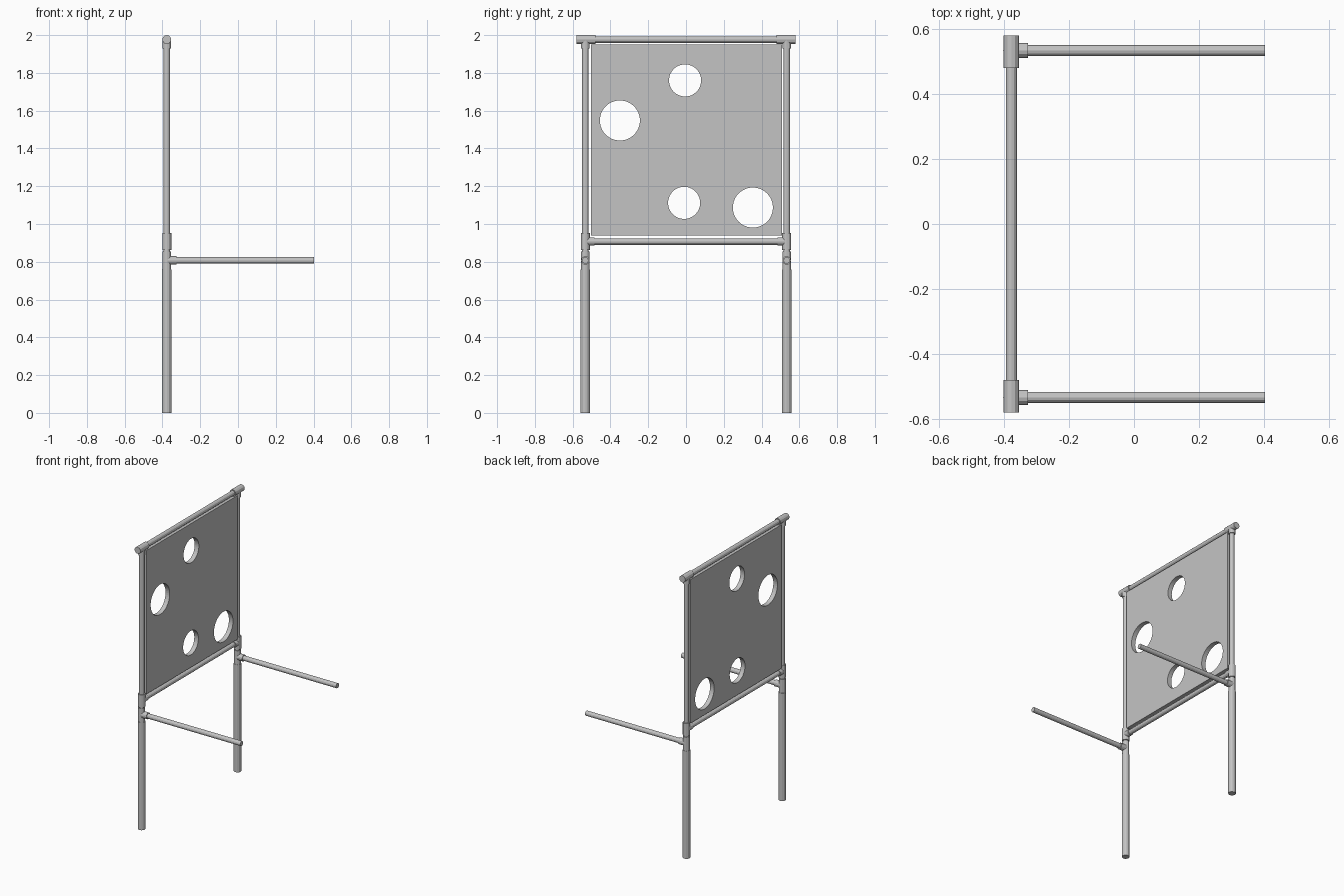
import bpy, bmesh, math
from mathutils import Vector

if "Cube" in bpy.data.objects:
    bpy.data.objects.remove(bpy.data.objects["Cube"])

PX = -0.377          # plane of the frame
PY = 0.533           # leg offset from the middle
TOP_Z = 1.9765       # top rail height
LOW_Z = 0.907        # bottom rail height
ARM_Z = 0.807        # support arm height

grey = bpy.data.materials.new("plain grey")
grey.diffuse_color = (0.55, 0.55, 0.55, 1)
grey.use_nodes = True
grey.node_tree.nodes["Principled BSDF"].inputs["Base Color"].default_value = grey.diffuse_color


def add_tube(bm, a, b, r, sides=12):
    """Closed cylinder between two points."""
    a, b = Vector(a), Vector(b)
    made = bmesh.ops.create_cone(bm, cap_ends=True, segments=sides,
                                 radius1=r, radius2=r, depth=(b - a).length)
    rot = (b - a).to_track_quat('Z', 'Y')
    for v in made["verts"]:
        v.co = rot @ v.co + (a + b) / 2


def part(name, tubes, sides=12):
    """Object made of one or more tubes (start, end, radius)."""
    bm = bmesh.new()
    for a, b, r in tubes:
        add_tube(bm, a, b, r, sides)
    me = bpy.data.meshes.new(name)
    bm.to_mesh(me)
    bm.free()
    me.materials.append(grey)
    ob = bpy.data.objects.new(name, me)
    bpy.context.collection.objects.link(ob)
    return ob


# Posts, arms and pipe fittings on both sides
for s, side in ((-1, "near"), (1, "far")):
    y = s * PY
    part(side + "_leg", [((PX, y, 0), (PX, y, 0.758), 0.025)])
    part(side + "_upright", [((PX, y, 0.74), (PX, y, TOP_Z), 0.017)])
    part(side + "_arm", [((PX, y, ARM_Z), (0.402, y, ARM_Z), 0.017)])
    part(side + "_arm_tee", [((PX, y, 0.755), (PX, y, 0.855), 0.0225),
                             ((PX, y, ARM_Z), (-0.326, y, ARM_Z), 0.0225)])
    part(side + "_rail_tee", [((PX, y, 0.862), (PX, y, 0.952), 0.024),
                              ((PX, y, LOW_Z), (PX, s * 0.485, LOW_Z), 0.022)])
    part(side + "_top_tee", [((PX, s * 0.48, TOP_Z), (PX, s * 0.579, TOP_Z), 0.0235),
                             ((PX, y, TOP_Z), (PX, y, 1.93), 0.0225)])

# Horizontal rails
part("top_rail", [((PX, -PY, TOP_Z), (PX, PY, TOP_Z), 0.017)])
part("bottom_rail", [((PX, -PY, LOW_Z), (PX, PY, LOW_Z), 0.017)])

# Target board
bpy.ops.mesh.primitive_cube_add(size=1, location=(PX, 0.003, 1.445))
board = bpy.context.object
board.name = "target_board"
board.scale = (0.032, 1.012, 1.012)
bpy.ops.object.transform_apply(location=True, rotation=False, scale=True)
board.data.materials.append(grey)

# Round holes through the board
holes = [(-0.005, 1.76, 0.085), (-0.35, 1.548, 0.106),
         (-0.01, 1.112, 0.085), (0.354, 1.087, 0.106)]
cutter = part("hole_cutter", [((PX - 0.1, y, z), (PX + 0.1, y, z), r)
                              for y, z, r in holes], 48)
cutter.hide_render = True
cutter.hide_set(True)
cut = board.modifiers.new("holes", 'BOOLEAN')
cut.operation = 'DIFFERENCE'
cut.solver = 'EXACT'
cut.object = cutter
